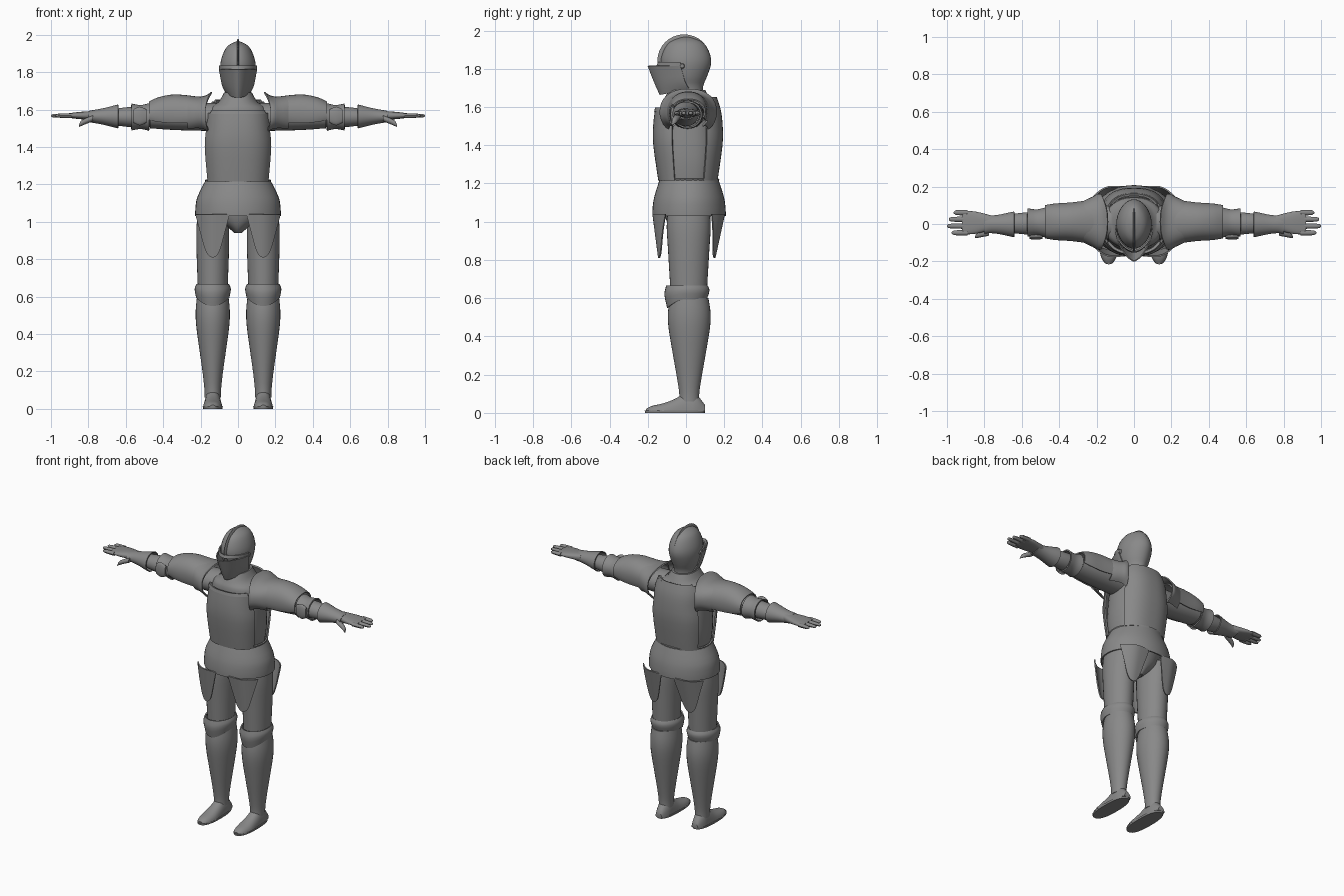
import bpy
import math

if "Cube" in bpy.data.objects:
    bpy.data.objects.remove(bpy.data.objects["Cube"], do_unlink=True)

steel = bpy.data.materials.new("steel_grey")
steel.use_nodes = True
grey = (.25, .25, .25, 1)
steel.diffuse_color = grey
steel.node_tree.nodes["Principled BSDF"].inputs["Base Color"].default_value = grey

parts = []
torso_centre = (0, .01)
hip_centre = (0, .016)
leg_x = .135
arm_centre = (.008, 1.56)
shoulder_centre = (.012, 1.575)


def make_part(name, verts, faces, mirror=False, thick=0):
    mesh = bpy.data.meshes.new(name)
    mesh.from_pydata(verts, [], faces)
    mesh.materials.append(steel)
    part = bpy.data.objects.new(name, mesh)
    bpy.context.collection.objects.link(part)
    if thick:
        solidify = part.modifiers.new("thickness", 'SOLIDIFY')
        solidify.thickness = thick
        solidify.offset = 0
    if mirror:
        part.modifiers.new("mirror", 'MIRROR').use_mirror_merge = False
    parts.append(part)


def grid_faces(rows, columns, closed):
    faces = []
    for row in range(rows - 1):
        for i in range(columns if closed else columns - 1):
            j = (i + 1) % columns
            low, high = row * columns, (row + 1) * columns
            faces.append((low + i, low + j, high + j, high + i))
    return faces


def refine(rows, steps):
    """Round the sections off with a Catmull-Rom spline."""
    result = []
    last = len(rows) - 1
    for i in range(last):
        before, start, end, after = (rows[min(last, max(0, i + k))] for k in (-1, 0, 1, 2))
        for step in range(steps):
            t = step / steps
            result.append([b + t * ((c - a) + t * ((2 * a - 5 * b + 4 * c - d)
                           + t * (3 * b - a - 3 * c + d))) / 2
                           for a, b, c, d in zip(before, start, end, after)])
    return result + [rows[-1]]


def loft(name, axis, centre, rows, power=2, arc=None, mirror=False, thick=0,
         sides=32, steps=3, move=None):
    """Each row is (position on the axis, two half sizes); an arc in degrees leaves a shell."""
    rows = refine(rows, steps)
    start, end = (math.radians(angle) for angle in arc or (0, 360))
    columns = sides + 1 if arc else sides
    verts = []
    for row, (position, half_a, half_b) in enumerate(rows):
        for i in range(columns):
            angle = start + (end - start) * i / sides
            cos, sin = math.cos(angle), math.sin(angle)
            a = centre[0] + half_a * math.copysign(abs(cos) ** (2 / power), cos)
            b = centre[1] + half_b * math.copysign(abs(sin) ** (2 / power), sin)
            point = {'x': (position, a, b), 'y': (a, position, b), 'z': (a, b, position)}[axis]
            if move:
                point = move(*point, angle, row / (len(rows) - 1))
            verts.append(point)
    faces = grid_faces(len(rows), columns, not arc)
    if not arc and not thick:
        faces.append(tuple(reversed(range(columns))))
        faces.append(tuple(range(len(verts) - columns, len(verts))))
    if axis == 'y':
        faces = [face[::-1] for face in faces]
    make_part(name, verts, faces, mirror, thick)


# Rules that bend a lofted part
def swing_cheeks(x, y, z, angle, f):
    side = abs(math.cos(angle)) ** 3 * (1 - f)
    return x, y + .05 * side, z + .03 * side


def point_front(x, y, z, angle, f):
    return x, y, z - .045 * max(0, -math.sin(angle)) ** 2 * (1 - f)


def follow_chest(x, y, z, angle, f):
    return x + .035 * math.cos(angle) ** 2 * (1 - f), y, z


def flat_sole(x, y, z, angle, f):
    return x, y, max(.01, z)


def droop_thumb(x, y, z, angle, f):
    return x, y - .03 * f, z - .045 * f


# Helmet: skull, brow, pointed visor, comb and pivots
loft("helmet_skull", 'z', (0, 0), [(1.66, .07, .09), (1.71, .07, .09), (1.76, .086, .11),
     (1.83, .095, .132), (1.89, .083, .12), (1.94, .055, .085), (1.966, .006, .02)], power=1.9)
loft("visor_brow", 'z', (0, -.02), [(1.815, .097, .13), (1.835, .099, .123)],
     power=1.8, arc=(185, 355), thick=.008, steps=1)
loft("helmet_visor", 'z', (0, -.03), [(1.665, .066, .105), (1.72, .084, .13), (1.815, .099, .168)],
     power=1.55, arc=(180, 360), thick=.006, move=swing_cheeks)
loft("helmet_comb", 'x', (-.01, 1.84), [(-.006, .13, .13), (0, .14, .14), (.006, .13, .13)], steps=1)
loft("visor_pivots", 'x', (-.02, 1.815), [(.09, .015, .015), (.102, .01, .01)],
     mirror=True, sides=14, steps=1)
loft("gorget", 'z', (0, .005), [(1.57, .165, .14), (1.61, .15, .135), (1.64, .105, .12),
     (1.69, .075, .095)], power=2.2)

# Torso: inner body under breastplate and backplate shells
loft("torso_body", 'z', torso_centre, [(1.2, .155, .14), (1.35, .168, .155), (1.6, .15, .135)], power=2.4)
chest = [(1.215, .168, .15), (1.4, .184, .176), (1.5, .175, .177), (1.58, .168, .168)]
loft("breastplate", 'z', torso_centre, chest, power=2.5, arc=(202, 338), thick=.01)
loft("backplate", 'z', torso_centre, chest + [(1.64, .15, .15)], power=2.5, arc=(28, 152), thick=.01)
loft("breastplate_rim", 'z', torso_centre, [(1.575, .168, .17), (1.595, .16, .165)],
     power=2.5, arc=(215, 325), thick=.014, steps=1)
loft("backplate_rim", 'z', torso_centre, [(1.63, .15, .152), (1.65, .14, .145)],
     power=2.5, arc=(35, 145), thick=.012, steps=1)

# Hips: waist band, skirt, pelvis and the four hanging plates
loft("waist_band", 'z', hip_centre, [(1.21, .17, .15), (1.225, .173, .154)], thick=.01, steps=1)
loft("hip_skirt", 'z', hip_centre, [(1.03, .225, .188), (1.07, .224, .187), (1.13, .214, .178),
     (1.22, .17, .15)], thick=.008, sides=40)
loft("pelvis", 'z', torso_centre, [(.94, .02, .065), (.97, .055, .095), (1.03, .14, .12), (1.14, .17, .14)])


def hanging_plates(name, side, depth, tuck):
    rows, columns = 16, 11
    verts = []
    for row in range(rows):
        f = math.sin(math.pi / 2 * row / (rows - 1))
        width = (.09 - .06 * f) * math.sqrt(1.001 - f ** 12)
        for i in range(columns):
            x = leg_x + width * (2 * i / (columns - 1) - 1)
            curl = 6 * max(0, x - .12) ** 2 + max(0, .1 - x) ** 2
            verts.append((x, side * (depth - tuck * f - curl), 1.04 - .23 * f))
    make_part(name, verts, grid_faces(rows, columns, False), mirror=True, thick=.008)


hanging_plates("front_thigh_plates", -1, .172, .03)
hanging_plates("back_thigh_plates", 1, .2, .05)

# Legs
loft("thighs", 'z', (leg_x, .014), [(.6, .078, .093), (.85, .087, .108), (.97, .087, .115),
     (1.06, .078, .11)], mirror=True)
loft("greaves", 'z', (leg_x, .017), [(.06, .043, .052), (.11, .045, .053), (.2, .055, .067),
     (.32, .072, .088), (.45, .089, .109), (.53, .091, .111), (.6, .084, .1)], mirror=True)
loft("knee_guards", 'z', (leg_x, .005), [(.595, .085, .1), (.64, .093, .114), (.665, .083, .105)],
     mirror=True, thick=.008, move=point_front)
loft("shoes", 'y', (leg_x, 0), [(-.21, .02, .02), (-.18, .04, .036), (-.12, .052, .05),
     (-.06, .049, .072), (0, .045, .105), (.05, .043, .1), (.1, .025, .04)],
     power=2.3, mirror=True, move=flat_sole)
loft("soles", 'z', (leg_x, -.058), [(0, .052, .156), (.012, .054, .158)], power=2.4, mirror=True, steps=1)

# Arms: inner tube, shoulder shell and the wing over the armpit
loft("upper_arms", 'x', arm_centre, [(.12, .09, .075), (.33, .085, .07), (.47, .075, .06)], mirror=True)
loft("shoulder_plates", 'x', shoulder_centre, [(.2, .117, .088), (.33, .1, .102), (.42, .094, .088),
     (.475, .085, .064)], power=2.2, arc=(-25, 205), mirror=True, thick=.008)
loft("shoulder_wings", 'x', shoulder_centre, [(.14, .145, .117), (.17, .145, .097), (.21, .13, .09),
     (.27, .107, .094)], power=2.3, arc=(-50, 230), mirror=True, thick=.008, move=follow_chest)

# Elbows, forearms and flared gauntlet cuffs
loft("elbow_guards", 'x', arm_centre, [(.475, .076, .07), (.52, .066, .06), (.57, .072, .068)],
     mirror=True, thick=.008)
loft("elbow_fans", 'x', (-.07, 1.565), [(.49, .01, .035), (.525, .014, .05), (.56, .01, .035)],
     mirror=True, sides=16)
loft("forearms", 'x', (.003, 1.56), [(.46, .06, .054), (.57, .059, .054), (.65, .051, .045),
     (.76, .037, .029)], mirror=True)
loft("gauntlet_cuffs", 'x', (-.002, 1.563), [(.64, .066, .061), (.66, .062, .056), (.72, .049, .041),
     (.77, .044, .032), (.8, .048, .026)], mirror=True, thick=.006)

# Hands
loft("palms", 'x', (.007, 1.568), [(.76, .038, .026), (.81, .051, .022), (.86, .061, .018),
     (.92, .062, .01)], power=2.5, mirror=True)
for i, (finger, tip) in enumerate([("index", .975), ("middle", 1), ("ring", .99), ("little", .965)]):
    loft(finger + "_fingers", 'x', (.036 * i - .047, 1.567), [(.89, .015, .013), (.94, .014, .012),
         (tip - .01, .011, .009), (tip, .003, .003)], mirror=True, sides=10)
loft("thumbs", 'x', (-.042, 1.555), [(.775, .02, .016), (.81, .017, .016), (.84, .013, .014),
     (.85, .004, .005)], mirror=True, sides=12, move=droop_thumb)

# Apply the modifiers, then smooth while keeping plate edges sharp
bpy.ops.object.select_all(action='DESELECT')
for part in parts:
    part.select_set(True)
bpy.context.view_layer.objects.active = parts[0]
bpy.ops.object.convert(target='MESH')
bpy.ops.object.shade_smooth_by_angle(angle=math.radians(40))
